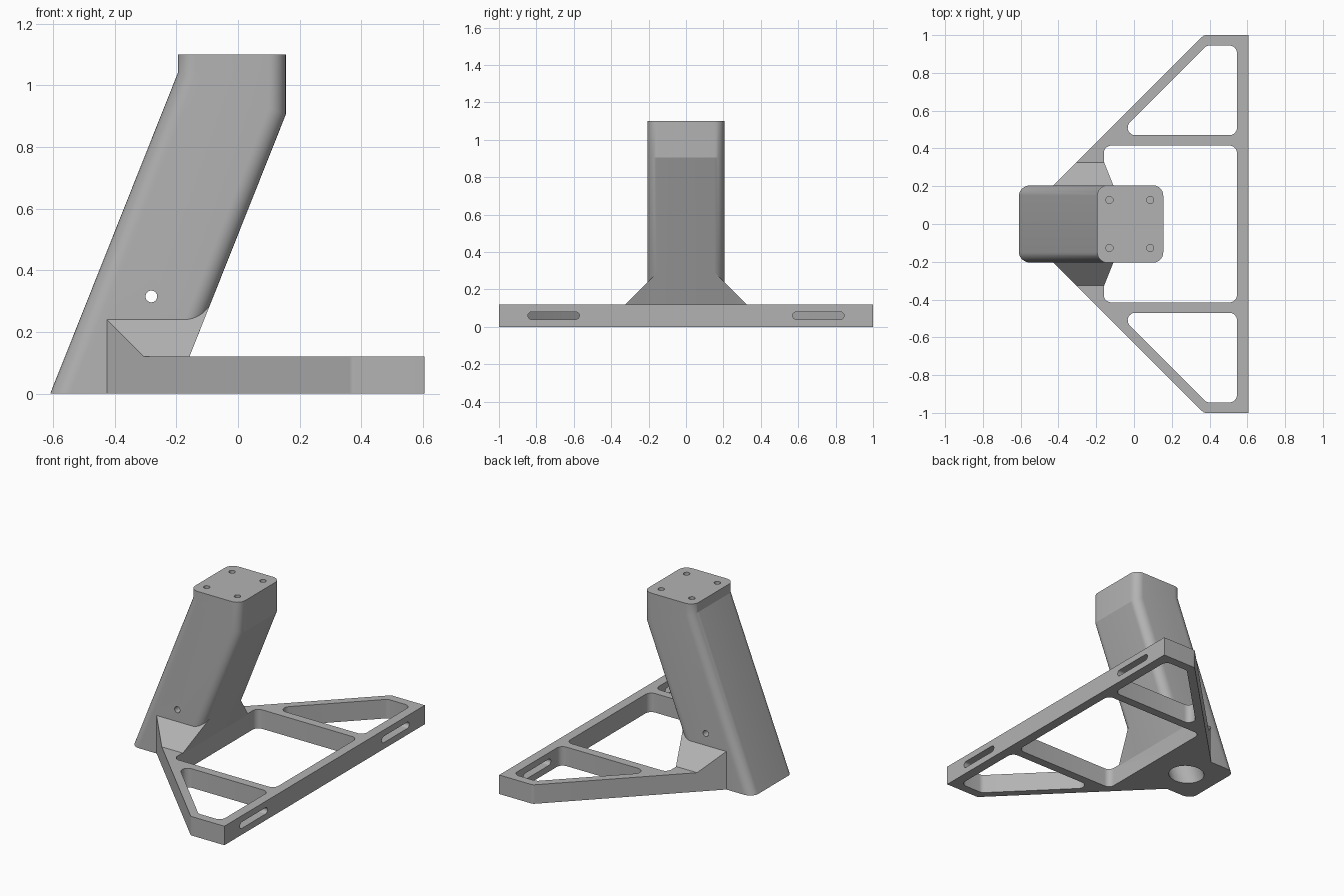
import bpy
import bmesh
import math
from mathutils import Vector

cube = bpy.data.objects.get("Cube")
if cube:
    bpy.data.objects.remove(cube, do_unlink=True)

grey = bpy.data.materials.new("plain grey")
grey.use_nodes = True
grey.diffuse_color = (0.45, 0.45, 0.45, 1)
grey.node_tree.nodes["Principled BSDF"].inputs["Base Color"].default_value = (0.45, 0.45, 0.45, 1)

LEAN = 0.398          # sideways travel of the column per unit of height
TOP = 1.1
PLATE = 0.12


def rounded(points, radii, steps=8):
    """Polygon with each corner replaced by an arc of the given radius."""
    out = []
    for i, p in enumerate(points):
        r = radii[i] if isinstance(radii, (list, tuple)) else radii
        p = Vector(p)
        a = (Vector(points[i - 1]) - p).normalized()
        b = (Vector(points[(i + 1) % len(points)]) - p).normalized()
        if r == 0:
            out.append(p)
            continue
        half = a.angle(b) / 2
        centre = p + (a + b).normalized() * (r / math.sin(half))
        start = p + a * (r / math.tan(half)) - centre
        end = p + b * (r / math.tan(half)) - centre
        sweep = start.angle_signed(end)
        for k in range(steps + 1):
            t = -sweep * k / steps
            c, s = math.cos(t), math.sin(t)
            out.append(centre + Vector((c * start.x - s * start.y, s * start.x + c * start.y)))
    return out


def loft(name, rings):
    """Closed solid through a stack of matching rings."""
    bm = bmesh.new()
    loops = [[bm.verts.new(co) for co in ring] for ring in rings]
    n = len(loops[0])
    for low, high in zip(loops, loops[1:]):
        for i in range(n):
            j = (i + 1) % n
            bm.faces.new((low[i], low[j], high[j], high[i]))
    bm.faces.new(loops[0][::-1])
    bm.faces.new(loops[-1])
    return finish(name, bm)


def finish(name, bm):
    bmesh.ops.recalc_face_normals(bm, faces=bm.faces)
    mesh = bpy.data.meshes.new(name)
    bm.to_mesh(mesh)
    bm.free()
    mesh.materials.append(grey)
    ob = bpy.data.objects.new(name, mesh)
    bpy.context.collection.objects.link(ob)
    return ob


def prism(name, outline, z0, z1):
    return loft(name, [[(p[0], p[1], z) for p in outline] for z in (z0, z1)])


def cylinder(name, radius, length, centre, rotation=(0, 0, 0), sides=32):
    bpy.ops.mesh.primitive_cylinder_add(vertices=sides, radius=radius, depth=length,
                                        location=centre, rotation=rotation)
    ob = bpy.context.object
    ob.name = name
    ob.data.materials.append(grey)
    return ob


def combine(target, other, operation):
    other.hide_render = True
    mod = target.modifiers.new("combine", 'BOOLEAN')
    mod.operation = operation
    mod.solver = 'EXACT'
    mod.object = other
    bpy.ops.object.select_all(action='DESELECT')
    bpy.context.view_layer.objects.active = target
    target.select_set(True)
    bpy.ops.object.modifier_apply(modifier=mod.name)
    bpy.data.objects.remove(other, do_unlink=True)


# Base frame with three rounded openings
outer = [(0.605, -1), (0.605, 1), (0.37, 1), (-0.43, 0.2), (-0.43, -0.2), (0.37, -1)]
stand = prism("mounting_stand", rounded(outer, [0, 0, 0.03, 0, 0, 0.03]), 0, PLATE)
middle = [(-0.16, -0.415), (0.545, -0.415), (0.545, 0.415), (-0.16, 0.415)]
combine(stand, prism("middle_opening", rounded(middle, 0.04), -0.1, 0.3), 'DIFFERENCE')
side = [(-0.09, 0.47), (0.545, 0.47), (0.545, 0.945), (0.385, 0.945)]
for s in (1, -1):
    corners = [(x, y * s) for x, y in side][::s]
    combine(stand, prism("side_opening", rounded(corners, 0.04), -0.1, 0.3), 'DIFFERENCE')

# Slots through the long bar
for s in (1, -1):
    y0, y1 = sorted((0.57 * s, 0.845 * s))
    shape = rounded([(y0, 0.04), (y1, 0.04), (y1, 0.08), (y0, 0.08)], 0.0199)
    rings = [[(x, p.x, p.y) for p in shape] for x in (0.52, 0.7)]
    combine(stand, loft("bar_slot", rings), 'DIFFERENCE')

# Sloping gussets either side of the column foot, trimmed to the frame edge
roof = [(-0.325, 0.05), (0.325, 0.05), (0.325, PLATE), (0.15, 0.295), (-0.15, 0.295), (-0.325, PLATE)]
gusset = loft("gusset", [[(x, y, z) for y, z in roof] for x in (-0.43, 0.1)])
bm = bmesh.new()
bm.from_mesh(gusset.data)
trims = [((-0.43, 0.2, 0), (-1, 1, 0)), ((-0.43, -0.2, 0), (-1, -1, 0)),
         ((0.155, 0, 0.905), (1, 0, -LEAN))]
for point, normal in trims:
    bmesh.ops.bisect_plane(bm, geom=bm.verts[:] + bm.edges[:] + bm.faces[:], dist=1e-5,
                           plane_co=point, plane_no=normal, clear_outer=True)
    bmesh.ops.holes_fill(bm, edges=[e for e in bm.edges if e.is_boundary])
bmesh.ops.recalc_face_normals(bm, faces=bm.faces)
bm.to_mesh(gusset.data)
bm.free()
combine(stand, gusset, 'UNION')

# Leaning column with a mitred upright head
head = rounded([(-0.195, -0.205), (0.155, -0.205), (0.155, 0.205), (-0.195, 0.205)], 0.055)
bend = [(p.x, p.y, 1.04 - (p.x + 0.195) * 0.386) for p in head]
foot = [(x - z * LEAN, y, 0) for x, y, z in bend]
column = loft("column", [foot, bend, [(p.x, p.y, TOP) for p in head]])
combine(stand, column, 'UNION')

# Pole socket, cross pin hole and four screw holes in the head
tilt = math.atan(LEAN)
axis = Vector((math.sin(tilt), 0, math.cos(tilt)))
combine(stand, cylinder("pole_socket", 0.1, 1, Vector((-0.405, 0, 0)) + axis * 0.2, (0, tilt, 0), 48), 'DIFFERENCE')
combine(stand, cylinder("pin_hole", 0.019, 1, (-0.281, 0, 0.315), (math.pi / 2, 0, 0)), 'DIFFERENCE')
for x in (-0.13, 0.085):
    for y in (-0.127, 0.127):
        combine(stand, cylinder("screw_hole", 0.019, 0.2, (x, y, TOP)), 'DIFFERENCE')

# Soft rounded corners, crisp edges
bpy.ops.object.select_all(action='DESELECT')
stand.select_set(True)
bpy.context.view_layer.objects.active = stand
bpy.ops.object.shade_smooth_by_angle(angle=math.radians(20))
